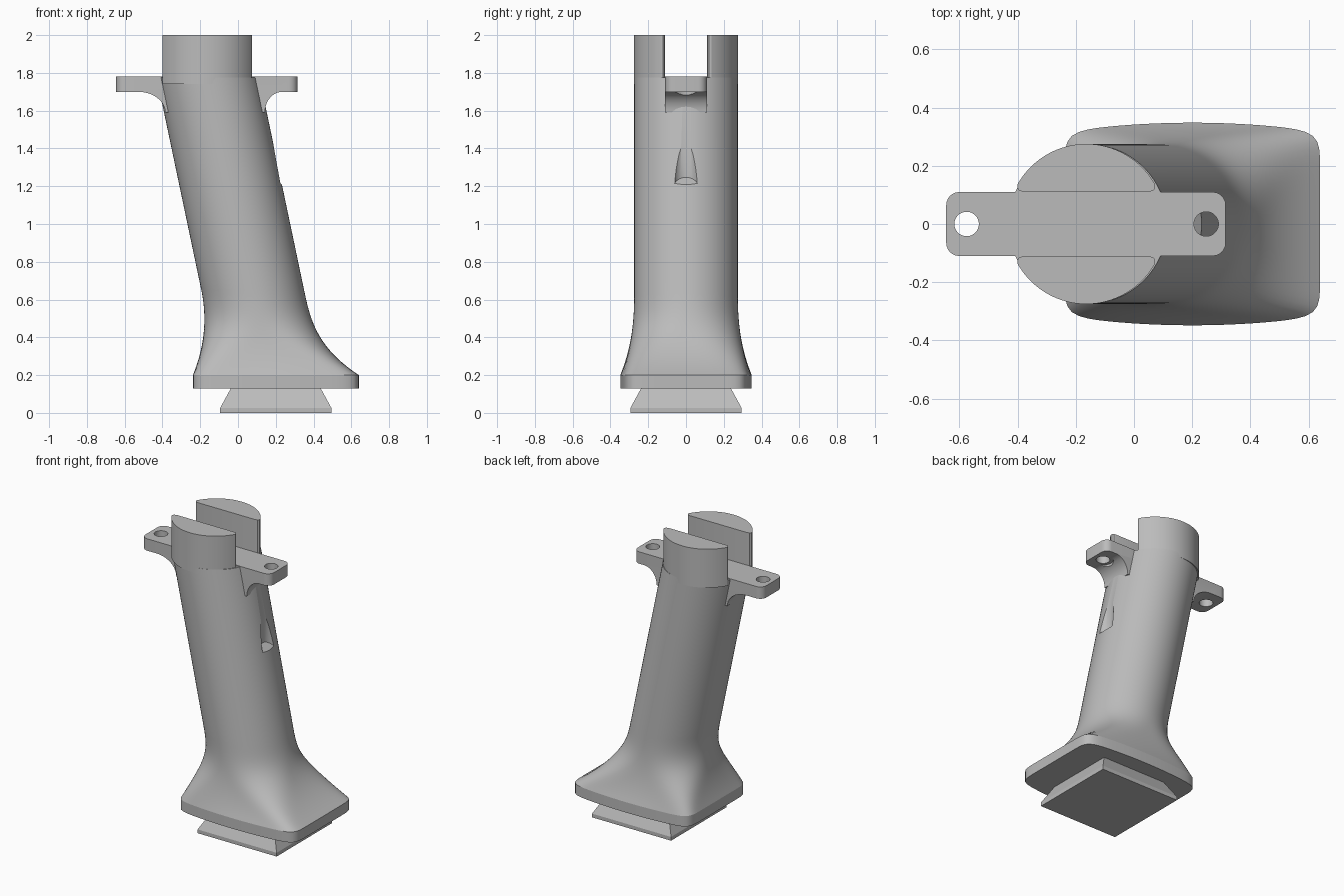
import bpy, bmesh, math
from mathutils import Vector

cube = bpy.data.objects.get("Cube")
if cube:
    bpy.data.objects.remove(cube, do_unlink=True)

grey = bpy.data.materials.new("plain grey")
grey.use_nodes = True
grey.diffuse_color = (0.5, 0.5, 0.5, 1)
grey.node_tree.nodes["Principled BSDF"].inputs["Base Color"].default_value = (0.5, 0.5, 0.5, 1)

SEGMENTS = 128


def make_object(name, bm):
    bmesh.ops.recalc_face_normals(bm, faces=bm.faces)
    mesh = bpy.data.meshes.new(name)
    bm.to_mesh(mesh)
    bm.free()
    mesh.materials.append(grey)
    obj = bpy.data.objects.new(name, mesh)
    bpy.context.collection.objects.link(obj)
    return obj


def activate(obj):
    bpy.ops.object.select_all(action='DESELECT')
    obj.select_set(True)
    bpy.context.view_layer.objects.active = obj


def smooth(obj):
    activate(obj)
    bpy.ops.object.shade_smooth_by_angle(angle=math.radians(28))


def loft(name, rings):
    """Skin closed rings of points and cap both ends."""
    bm = bmesh.new()
    loops = [[bm.verts.new(p) for p in ring] for ring in rings]
    for low, high in zip(loops, loops[1:]):
        for i in range(len(low)):
            j = (i + 1) % len(low)
            bm.faces.new((low[i], low[j], high[j], high[i]))
    bm.faces.new(loops[0][::-1])
    bm.faces.new(loops[-1])
    return make_object(name, bm)


def cut(obj, cutters):
    activate(obj)
    for cutter in cutters:
        mod = obj.modifiers.new("cut", 'BOOLEAN')
        mod.operation = 'DIFFERENCE'
        mod.solver = 'EXACT'
        mod.object = cutter
        bpy.ops.object.modifier_apply(modifier=mod.name)


def cylinder(name, x, radius, low, high, slope=0.0):
    """Upright cylinder whose floor may rise towards -x."""
    rings = []
    for z, tilt in ((low, slope), (high, 0)):
        ring = []
        for i in range(48):
            a = math.tau * i / 48
            dx = radius * math.cos(a)
            ring.append((x + dx, radius * math.sin(a), z - tilt * dx))
        rings.append(ring)
    return loft(name, rings)


def grip_section(z, level=None):
    """Leaning round section that swells into a rounded rectangle."""
    t = max(0.0, (0.65 - z) / 0.45)
    middle = 0.08 + 0.21 * (0.64 - z)
    right = middle + 0.272 + 0.195 * t ** 3
    left = middle - 0.272 - 0.139 * t ** 2
    half_y = 0.274 + 0.074 * t ** 2.5
    power = 2 + 10 * t ** 4
    ring = []
    for i in range(SEGMENTS):
        a = math.tau * i / SEGMENTS
        c, s = math.cos(a), math.sin(a)
        r = (abs(c) ** power + abs(s) ** power) ** (-1 / power)
        u = r * c
        y = half_y * r * s * (1 - 0.09 * u * u * t ** 3)
        ring.append(((left + right) / 2 + u * (right - left) / 2, y,
                     z if level is None else level))
    return ring


# Leaning grip with flared lower end
heights = [0.2 + 0.45 * i / 20 for i in range(21)] + [1.0, 1.4, 1.775]
grip = loft("grip_shaft", [grip_section(z) for z in heights])

# Base plate under the flare
base = loft("base_plate", [grip_section(0.2, z) for z in (0.13, 0.2)])

# Tapered foot
foot_rings = []
for z, half in ((0, 0.295), (0.025, 0.295), (0.135, 0.235)):
    foot_rings.append([(0.2 + sx * half, sy * half, z)
                       for sx, sy in ((-1, -1), (1, -1), (1, 1), (-1, 1))])
foot = loft("dovetail_foot", foot_rings)

# Mounting bracket: side profile with curved gussets
def gusset(x_tab, x_shaft, z_low):
    return [(x_tab + (x_shaft - x_tab) * math.sin(a),
             z_low + (1.7 - z_low) * math.cos(a))
            for a in (math.pi / 2 * i / 10 for i in range(11))]


profile = [(-0.645, 1.78), (-0.645, 1.7)]
profile += gusset(-0.53, -0.385, 1.59)
profile += [(-0.2, 1.59), (0.0, 1.59)]
profile += gusset(0.235, 0.142, 1.59)[::-1]
profile += [(0.315, 1.7), (0.315, 1.78)]
bracket = loft("mounting_bracket",
               [[(x, y, z) for x, z in profile] for y in (-0.11, 0.11)])
bm = bmesh.new()
bm.from_mesh(bracket.data)
corners = [e for e in bm.edges
           if all(v.co.x < -0.64 or v.co.x > 0.31 for v in e.verts)
           and abs(e.verts[0].co.z - e.verts[1].co.z) > 0.05]
bmesh.ops.bevel(bm, geom=corners, offset=0.045, segments=6, profile=0.5, affect='EDGES')
bm.to_mesh(bracket.data)
bm.free()

# Screw holes and the screw-access groove
holes = [cylinder("hole_cutter", x, 0.042, 1.6, 1.9) for x in (-0.575, 0.248)]
groove = cylinder("groove_cutter", 0.25, 0.065, 1.195, 1.699, 0.8)
cut(bracket, holes + [groove])
cut(grip, [groove])
for helper in holes + [groove]:
    bpy.data.objects.remove(helper, do_unlink=True)

# Two half-moon prongs either side of the top slot
start = math.asin(0.135 / 0.275)
for name, side in (("front_prong", -1), ("back_prong", 1)):
    outline = [(0.212, 0.11), (0.229, 0.114), (0.237, 0.123)]
    for i in range(41):
        a = start + (math.pi - 2 * start) * i / 40
        outline.append((0.272 * math.cos(a), 0.275 * math.sin(a)))
    outline += [(-0.237, 0.123), (-0.229, 0.114), (-0.212, 0.11)]
    prong = loft(name, [[(-0.164 + x, side * y, z) for x, y in outline]
                        for z in (1.74, 2.0)])
    smooth(prong)

for part in (grip, base, bracket):
    smooth(part)
